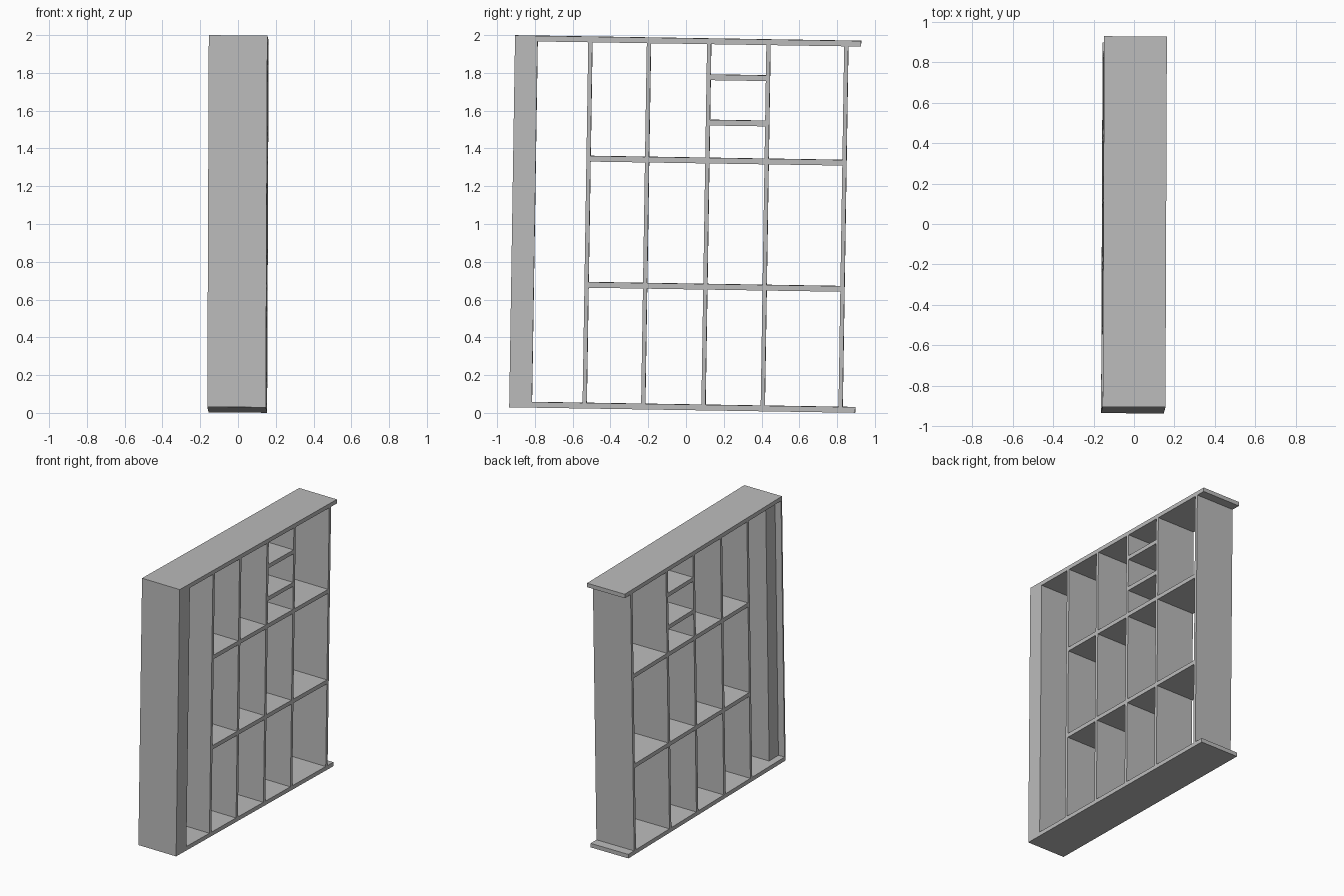
import bpy, bmesh
from mathutils import Matrix, Vector

cube = bpy.data.objects.get("Cube")
if cube:
    bpy.data.objects.remove(cube, do_unlink=True)

# Single plain grey finish
grey = bpy.data.materials.new("plain_grey")
grey.use_nodes = True
COLOUR = (0.5, 0.5, 0.5, 1)
grey.diffuse_color = COLOUR
grey.node_tree.nodes["Principled BSDF"].inputs["Base Color"].default_value = COLOUR

# The whole unit leans very slightly about its centre
LEAN = (Matrix.Translation((0, 0, 1)) @ Matrix.Rotation(-0.004, 4, 'Z')
        @ Matrix.Rotation(0.004, 4, 'Y') @ Matrix.Rotation(-0.0158, 4, 'X')
        @ Matrix.Translation((0, 0, -1)))

HALF = 0.155                    # half depth of the shelf unit
FRONT, BACK = -0.92, 0.912      # ends of top and bottom boards
LOW, HIGH = 0.0155, 1.9845      # outer faces of those boards
BOARD, WALL = 0.03, 0.022       # board and upright thickness


def box(name, y0, y1, z0, z1, x0=-HALF, x1=HALF):
    bm = bmesh.new()
    bmesh.ops.create_cube(bm, size=1)
    size = Vector((x1 - x0, y1 - y0, z1 - z0))
    centre = Vector((x0 + x1, y0 + y1, z0 + z1)) / 2
    bm.transform(LEAN @ Matrix.Translation(centre) @ Matrix.Diagonal((*size, 1)))
    mesh = bpy.data.meshes.new(name)
    bm.to_mesh(mesh)
    bm.free()
    mesh.materials.append(grey)
    obj = bpy.data.objects.new(name, mesh)
    bpy.context.collection.objects.link(obj)


# Top and bottom boards
floor, ceiling = LOW + BOARD, HIGH - BOARD
box("bottom_board", FRONT, BACK, LOW, floor)
box("top_board", FRONT, BACK, ceiling, HIGH)

# Full-width front panel with a thick post set back behind it
box("front_panel", FRONT, FRONT + 0.012, floor, ceiling)
box("front_post", FRONT + 0.012, -0.80, floor, ceiling, x0=-HALF + 0.05)

# Uprights, the last one being the back panel
uprights = [-0.521, -0.211, 0.108, 0.422, 0.834]
for i, y in enumerate(uprights):
    name = "back_panel" if y == uprights[-1] else f"divider_{i + 1}"
    box(name, y - WALL / 2, y + WALL / 2, floor, ceiling)

# Two rows of shelves across every bay, plus two small ones in the third bay
for row, z in (("lower", 0.67), ("upper", 1.338)):
    for i, (a, b) in enumerate(zip(uprights, uprights[1:])):
        box(f"{row}_shelf_{i + 1}", a + WALL / 2, b - WALL / 2, z - BOARD / 2, z + BOARD / 2)
for i, z in enumerate((1.539, 1.779)):
    box(f"small_shelf_{i + 1}", uprights[2] + WALL / 2, uprights[3] - WALL / 2,
        z - BOARD / 2, z + BOARD / 2)
